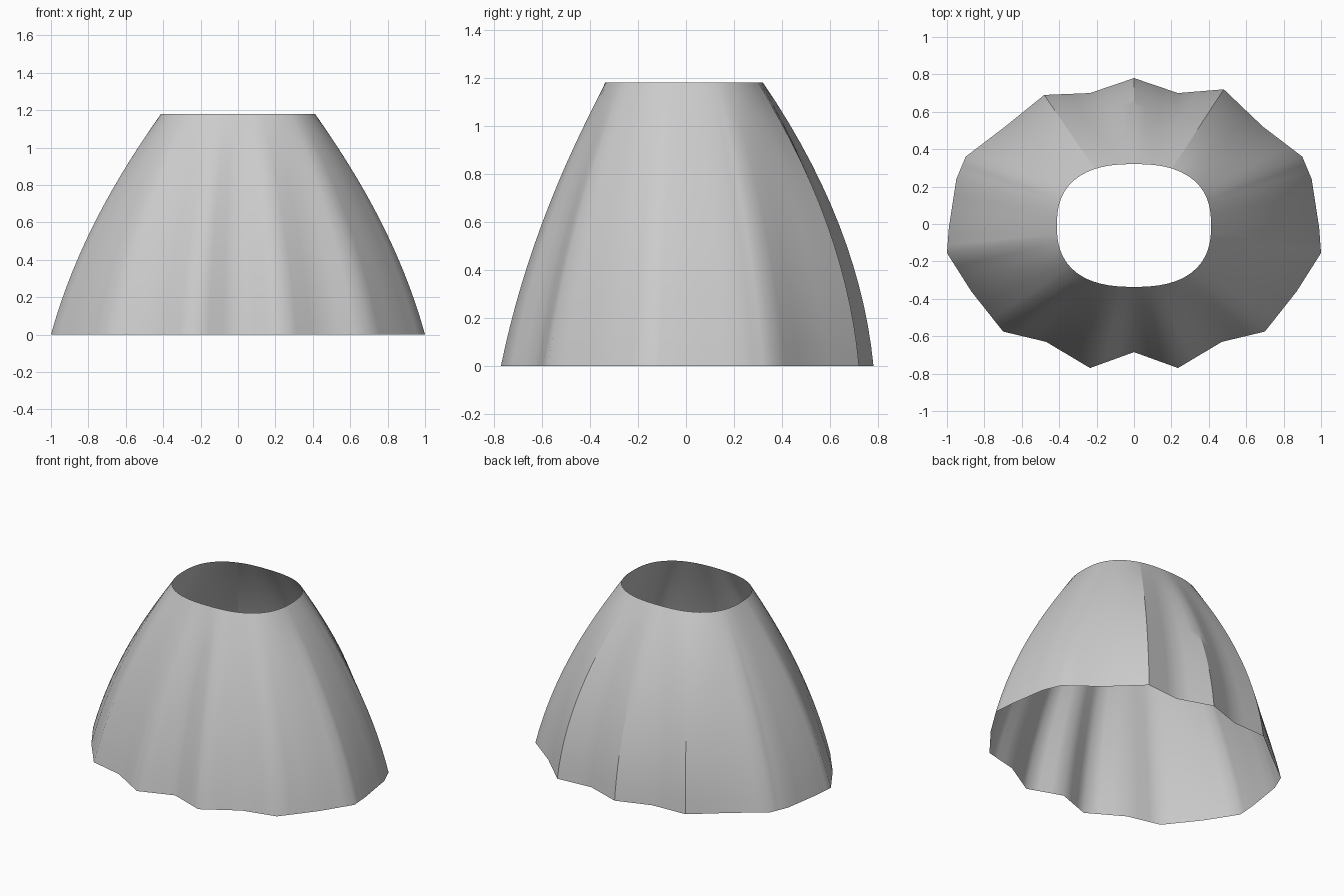
import bpy, bmesh, math

if "Cube" in bpy.data.objects:
    bpy.data.objects.remove(bpy.data.objects["Cube"])

HEIGHT = 1.18
ROWS, SUB = 14, 3

# Right half of the wavy hem, from back centre to front centre
half = [(0, .78), (.235, .70), (.48, .72), (.69, .52), (.90, .36), (.95, .24), (.99, -.02),
        (1.0, -.155), (.87, -.36), (.70, -.575), (.47, -.63), (.235, -.77), (0, -.685)]
hem = half + [(-x, y) for x, y in half[-2:0:-1]]
hem[-2] = (-.48, .69)          # left back corner sits slightly further in
creases = {0, 2, len(hem) - 2}  # back folds with a hard edge


def waist(x, y):
    """Point on the rounded waist opening in the same direction as a hem point."""
    a = math.atan2(y, x)
    r = (abs(math.cos(a) / .412) ** 2.5 + abs(math.sin(a) / .328) ** 2.5) ** (-1 / 2.5)
    return r * math.cos(a), r * math.sin(a) - .008


# Cloth shell: straight hem segments lofted up to the waist with a bulging profile
bm = bmesh.new()
columns = []
for i, (x0, y0) in enumerate(hem):
    x1, y1 = hem[(i + 1) % len(hem)]
    for s in range(SUB):
        f = s / SUB
        x, y = x0 + (x1 - x0) * f, y0 + (y1 - y0) * f
        wx, wy = waist(x, y)
        # the back bulges more than the front and sides
        back = min(1, max(0, (y - .3) / .4))
        a = .55 - .3 * back
        col = []
        for r in range(ROWS + 1):
            u = r / ROWS
            t = a * u + (1 - a) * u * u
            col.append(bm.verts.new((x + (wx - x) * t, y + (wy - y) * t, HEIGHT * u)))
        columns.append(col)

for i, c in enumerate(columns):
    d = columns[(i + 1) % len(columns)]
    for r in range(ROWS):
        bm.faces.new((c[r], c[r + 1], d[r + 1], d[r])).smooth = True
bmesh.ops.recalc_face_normals(bm, faces=bm.faces)

# Hard creases on the back folds
for i in creases:
    top = ROWS // 2 if i == 0 else ROWS
    col = columns[i * SUB]
    for r in range(top):
        bm.edges.get((col[r], col[r + 1])).smooth = False

# Make sure the outer side faces outward
bm.faces.ensure_lookup_table()
f = bm.faces[0]
if f.normal.dot(f.calc_center_median()) < 0:
    bmesh.ops.reverse_faces(bm, faces=bm.faces)

mesh = bpy.data.meshes.new("skirt")
bm.to_mesh(mesh)
bm.free()
bpy.context.collection.objects.link(bpy.data.objects.new("skirt", mesh))
